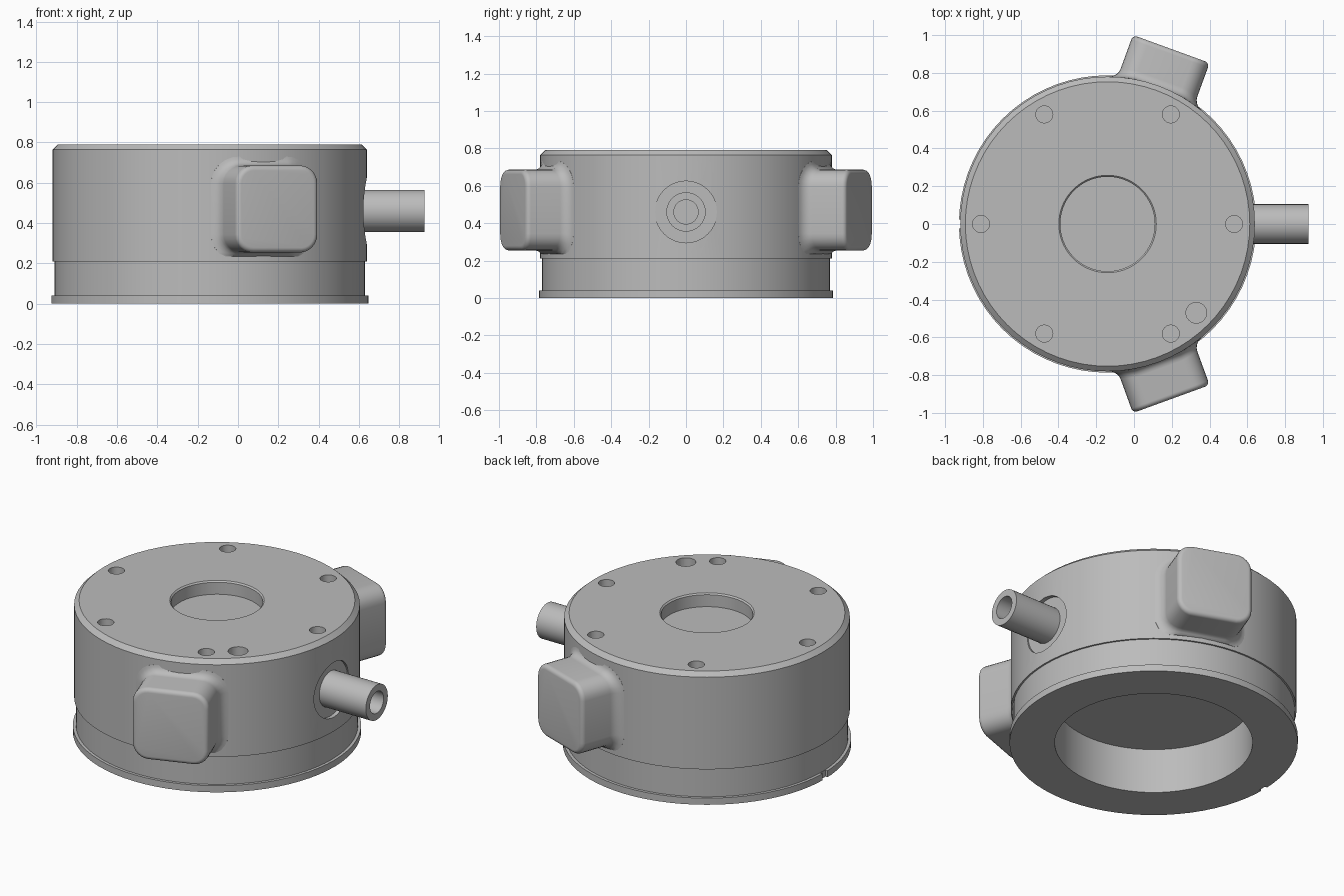
import bpy, bmesh
from math import sin, cos, pi, sqrt, radians
from mathutils import Matrix, Vector

if "Cube" in bpy.data.objects:
    bpy.data.objects.remove(bpy.data.objects["Cube"], do_unlink=True)

CX = -0.14      # axis of the round housing
R = 0.78        # housing radius

metal = bpy.data.materials.new("plain grey")
metal.use_nodes = True
grey = (0.5, 0.5, 0.5, 1)
metal.diffuse_color = grey
metal.node_tree.nodes["Principled BSDF"].inputs["Base Color"].default_value = grey


def finish(name, bm):
    bmesh.ops.recalc_face_normals(bm, faces=bm.faces[:])
    mesh = bpy.data.meshes.new(name)
    bm.to_mesh(mesh)
    bm.free()
    mesh.materials.append(metal)
    ob = bpy.data.objects.new(name, mesh)
    bpy.context.collection.objects.link(ob)
    return ob


def activate(ob):
    bpy.ops.object.select_all(action='DESELECT')
    ob.select_set(True)
    bpy.context.view_layer.objects.active = ob


def smooth(ob):
    activate(ob)
    bpy.ops.object.shade_smooth_by_angle(angle=radians(33))


def lathe(name, profile, segs, matrix, closed=False):
    """Revolve (radius, height) points about z, then place the result."""
    bm = bmesh.new()
    pts = [bm.verts.new((r, 0, z)) for r, z in profile]
    pairs = list(zip(pts, pts[1:])) + ([(pts[-1], pts[0])] if closed else [])
    edges = [bm.edges.new(p) for p in pairs]
    bmesh.ops.spin(bm, geom=pts + edges, cent=(0, 0, 0), axis=(0, 0, 1),
                   angle=2 * pi, steps=segs, use_merge=True)
    bmesh.ops.remove_doubles(bm, verts=bm.verts[:], dist=1e-5)
    bm.transform(matrix)
    return finish(name, bm)


# Housing: stepped drum with top recess and bottom bore
housing = lathe("housing", [
    (0, 0.71), (0.25, 0.71), (0.25, 0.782), (0.258, 0.79), (0.753, 0.79),
    (R, 0.765), (R, 0.21), (0.77, 0.21), (0.77, 0.04), (0.787, 0.04),
    (0.787, 0), (0.54, 0), (0.54, 0.27), (0, 0.27)],
    72, Matrix.Translation((CX, 0, 0)))

# Cutter: bolt holes, one larger hole, cable spot face and flange notch
bm = bmesh.new()


def drill(x, y, radius):
    bmesh.ops.create_cone(bm, cap_ends=True, segments=24, radius1=radius,
                          radius2=radius, depth=0.24,
                          matrix=Matrix.Translation((x, y, 0.79)))


for i in range(6):
    drill(CX + 0.67 * cos(i * pi / 3), 0.67 * sin(i * pi / 3), 0.045)
drill(0.33, -0.47, 0.055)
bmesh.ops.create_cone(bm, cap_ends=True, segments=40, radius1=0.165,
                      radius2=0.165, depth=0.2,
                      matrix=Matrix.Translation((0.715, 0, 0.46))
                      @ Matrix.Rotation(pi / 2, 4, 'Y'))
bmesh.ops.create_cube(bm, size=1, matrix=Matrix.Translation((-0.962, 0, 0))
                      @ Matrix.Diagonal((0.1, 0.05, 0.1, 1)))
cutter = finish("hole_cutter", bm)
cutter.hide_render = True

cut = housing.modifiers.new("holes", 'BOOLEAN')
cut.operation = 'DIFFERENCE'
cut.solver = 'EXACT'
cut.object = cutter
activate(housing)
bpy.ops.object.modifier_apply(modifier=cut.name)
bpy.data.objects.remove(cutter, do_unlink=True)
smooth(housing)

# Cable tube on the side
smooth(lathe("cable_tube",
             [(0.065, 0), (0.105, 0), (0.105, 0.315), (0.065, 0.315)], 32,
             Matrix.Translation((0.61, 0, 0.46)) @ Matrix.Rotation(pi / 2, 4, 'Y'),
             closed=True))


def rounded_rect(grow, steps=6):
    """Outline of the side block, expanded by grow."""
    half, rad = 0.216, 0.09
    pts = []
    for q in range(4):
        sx, sy = ((1, 1), (-1, 1), (-1, -1), (1, -1))[q]
        for k in range(steps + 1):
            a = (q + k / steps) * pi / 2
            pts.append((sx * (half - rad) + (rad + grow) * cos(a),
                        sy * (half - rad) + (rad + grow) * sin(a)))
    return pts


def side_block(name, angle):
    """Rounded block blended into the drum with a fillet at its base."""
    fillet, edge, face = 0.045, 0.025, 0.986
    steps = [k / 5 * pi / 2 for k in range(6)]
    sections = [(fillet, -0.03, True)]
    sections += [(fillet * (1 - sin(t)), fillet * (1 - cos(t)), True) for t in steps]
    sections += [(-edge * (1 - cos(t)), face - edge + edge * sin(t), False)
                 for t in steps]
    bm = bmesh.new()
    rings = []
    for grow, h, on_drum in sections:
        ring = []
        for u, v in rounded_rect(grow):
            d = sqrt(R * R - u * u) + h if on_drum else h
            ring.append(bm.verts.new((d, u, max(0.47 + v, 0.235))))
        rings.append(ring)
    n = len(rings[0])
    for a, b in zip(rings, rings[1:]):
        for i in range(n):
            j = (i + 1) % n
            bm.faces.new((a[i], a[j], b[j], b[i]))
    bm.faces.new(rings[0])
    bm.faces.new(rings[-1])
    bm.transform(Matrix.Translation((CX, 0, 0))
                 @ Matrix.Rotation(radians(angle), 4, 'Z'))
    smooth(finish(name, bm))


side_block("back_block", 70)
side_block("front_block", -70)
